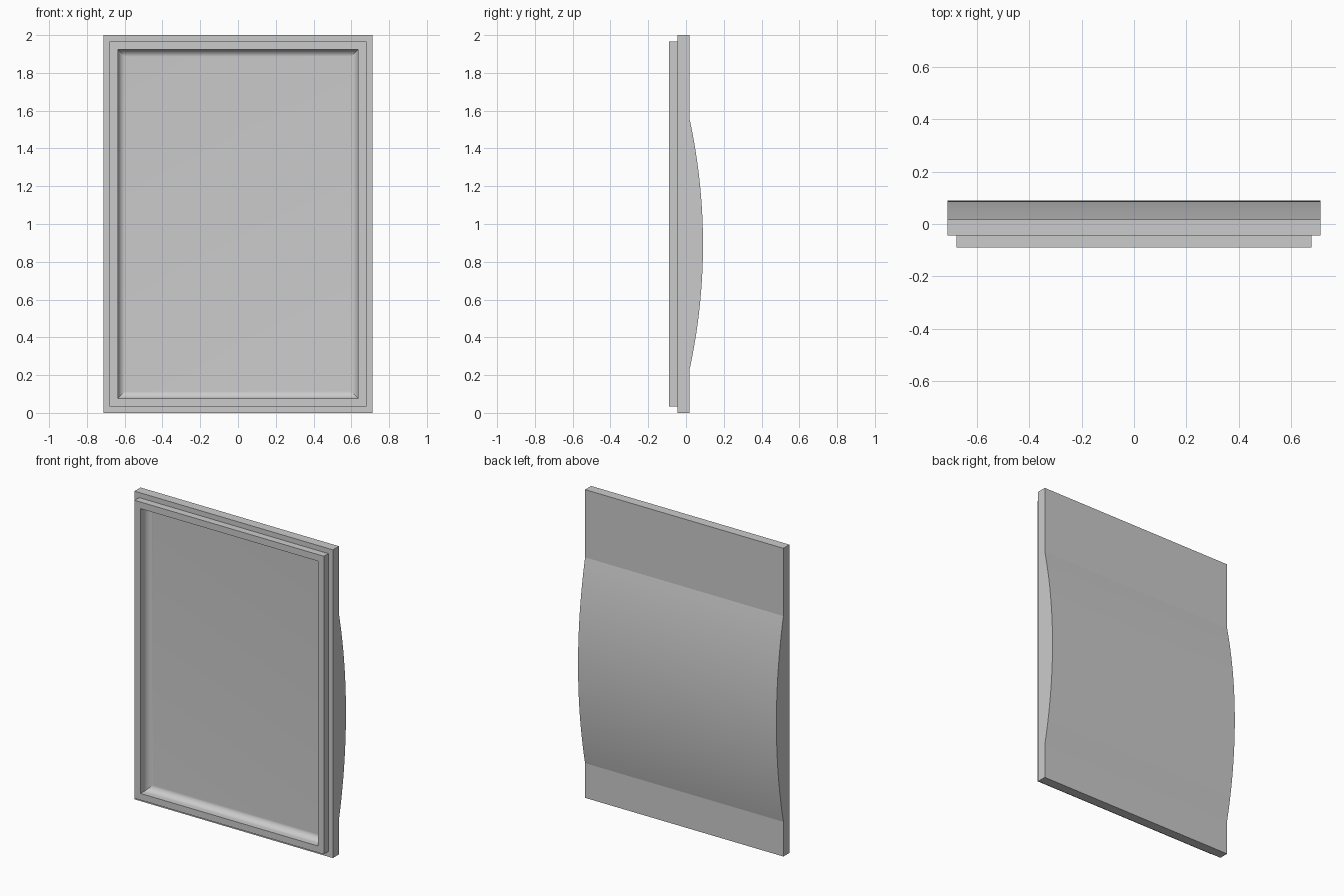
import bpy, bmesh, math

if "Cube" in bpy.data.objects:
    bpy.data.objects.remove(bpy.data.objects["Cube"], do_unlink=True)

HALF_W, HEIGHT = 0.712, 2.0
STEP_Y, FRONT_Y, BACK_Y = -0.044, -0.09, 0.018
FLOOR_Y, COVE = -0.02, 0.04        # recess floor and its rounded edge

grey = bpy.data.materials.new("Plain Grey")
grey.use_nodes = True
colour = (0.6, 0.6, 0.6, 1)
grey.diffuse_color = colour
grey.node_tree.nodes["Principled BSDF"].inputs["Base Color"].default_value = colour


def finish(name, bm):
    bmesh.ops.recalc_face_normals(bm, faces=bm.faces)
    mesh = bpy.data.meshes.new(name)
    bm.to_mesh(mesh)
    bm.free()
    mesh.materials.append(grey)
    obj = bpy.data.objects.new(name, mesh)
    bpy.context.collection.objects.link(obj)
    bpy.ops.object.select_all(action='DESELECT')
    obj.select_set(True)
    bpy.context.view_layer.objects.active = obj
    bpy.ops.object.shade_smooth_by_angle(angle=math.radians(10))
    return obj


def ring(bm, inset, y):
    """Rectangle of verts, inset from the outline of the panel."""
    x, low, high = HALF_W - inset, inset, HEIGHT - inset
    return [bm.verts.new((px, y, pz))
            for px, pz in ((-x, low), (x, low), (x, high), (-x, high))]


# Front frame: ledge, raised rim and coved recess as nested rectangles
bm = bmesh.new()
LIP, RIM = 0.033, 0.076
steps = [(0, STEP_Y), (LIP, STEP_Y), (LIP, FRONT_Y), (RIM, FRONT_Y)]
for i in range(13):
    a = math.pi / 2 * i / 12
    steps.append((RIM + COVE * (1 - math.cos(a)), FLOOR_Y - COVE * (1 - math.sin(a))))
rings = [ring(bm, inset, y) for inset, y in steps]
for r, s in zip(rings, rings[1:]):
    for k in range(4):
        n = (k + 1) % 4
        bm.faces.new((r[k], r[n], s[n], s[k]))
bm.faces.new(rings[-1])
frame = finish("front_frame", bm)
# An open shell: make sure that it faces forward
if frame.data.polygons[-1].normal.y > 0:
    frame.data.flip_normals()

# Back panel: side profile with a shallow arc, run across the width
LOW, HIGH, SAG = 0.225, 1.56, 0.072
half = (HIGH - LOW) / 2
radius = (half ** 2 + SAG ** 2) / (2 * SAG)
sweep = math.asin(half / radius)
profile = [(STEP_Y, 0), (BACK_Y, 0)]
for i in range(33):
    a = sweep * (i / 16 - 1)
    profile.append((BACK_Y + SAG - radius * (1 - math.cos(a)),
                    (LOW + HIGH) / 2 + radius * math.sin(a)))
profile += [(BACK_Y, HEIGHT), (STEP_Y, HEIGHT)]

bm = bmesh.new()
left, right = [[bm.verts.new((x, y, z)) for y, z in profile] for x in (HALF_W, -HALF_W)]
bm.faces.new(left)
bm.faces.new(right[::-1])
for i in range(len(profile) - 1):      # front stays open behind the frame
    bm.faces.new((left[i], right[i], right[i + 1], left[i + 1]))
panel = finish("back_panel", bm)
if panel.data.polygons[0].normal.x < 0:
    panel.data.flip_normals()
